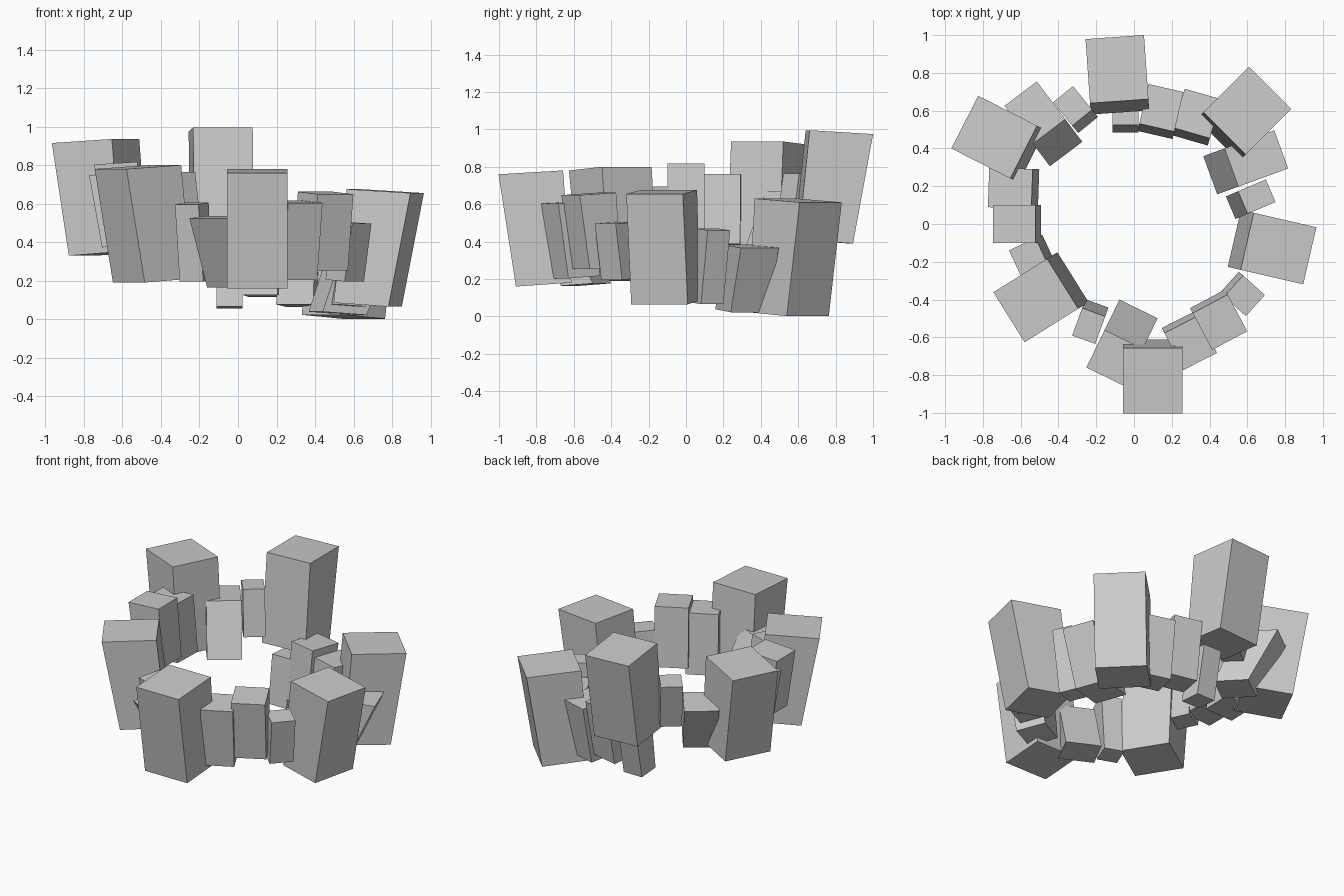
import bpy, bmesh
from math import radians, cos, sin


def block(name, x, y, yaw, w, d, z0, z1, lean):
    """Leaning block: (x, y) is the top centre, yaw the outward heading,
    lean the inward shift of the foot's inner edge."""
    c, s = cos(radians(yaw)), sin(radians(yaw))
    inner, outer = -d / 2, d / 2
    drop = 0.03 * d
    bm = bmesh.new()
    rings = []
    for z, r_in, r_out in ((z0, inner - lean, outer - lean - 0.14 * d),
                           (z1, inner, outer)):
        ring = []
        for r, t, dz in ((r_in, w / 2, drop), (r_in, -w / 2, drop),
                         (r_out, -w / 2, -drop), (r_out, w / 2, -drop)):
            ring.append(bm.verts.new((x + r * c - t * s, y + r * s + t * c, max(0, z + dz))))
        rings.append(ring)
    low, top = rings
    bm.faces.new(low[::-1])
    bm.faces.new(top)
    for i in range(4):
        j = (i + 1) % 4
        bm.faces.new((low[i], low[j], top[j], top[i]))
    bmesh.ops.recalc_face_normals(bm, faces=bm.faces)
    mesh = bpy.data.meshes.new(name)
    bm.to_mesh(mesh)
    bm.free()
    bpy.context.collection.objects.link(bpy.data.objects.new(name, mesh))


# Six large standing blocks: x, y, yaw, width, depth, bottom, top, lean
large = [
    (0.10, -0.83, -90, 0.315, 0.345, 0.17, 0.77, 0.045),
    (0.765, -0.13, -13, 0.31, 0.34, 0.075, 0.665, 0.07),
    (0.60, 0.60, 45, 0.318, 0.34, 0.012, 0.62, 0.05),
    (-0.09, 0.82, 94, 0.31, 0.34, 0.40, 0.985, 0.06),
    (-0.74, 0.46, 153, 0.313, 0.35, 0.34, 0.925, 0.05),
    (-0.52, -0.405, 212, 0.312, 0.335, 0.20, 0.79, 0.065),
]
for p in large:
    block("large_block", *p)

# Smaller blocks filling the gaps, front right quarter then anticlockwise
small = [
    (0.30, -0.63, -63, 0.20, 0.22, 0.21, 0.61, 0.03),
    (0.455, -0.52, -62, 0.21, 0.22, 0.26, 0.655, 0.03),
    (0.585, -0.38, -42, 0.15, 0.155, 0.20, 0.50, 0.03),
    (0.65, 0.145, 23, 0.13, 0.16, 0.07, 0.465, 0.07),
    (0.648, 0.347, 20, 0.215, 0.28, 0.03, 0.375, 0.12),
    (0.335, 0.585, 74, 0.20, 0.215, 0.07, 0.45, 0.04),
    (0.145, 0.615, 77, 0.19, 0.215, 0.12, 0.50, 0.04),
    (-0.045, 0.61, 90, 0.135, 0.17, 0.06, 0.38, 0.04),
    (-0.325, 0.625, 129, 0.135, 0.16, 0.46, 0.76, 0.05),
    (-0.525, 0.59, 127, 0.215, 0.25, 0.33, 0.66, 0.15),
    (-0.655, 0.19, 178, 0.21, 0.23, 0.38, 0.755, 0.035),
    (-0.635, 0.0, 180, 0.20, 0.225, 0.42, 0.81, 0.03),
    (-0.56, -0.175, 205, 0.15, 0.155, 0.40, 0.69, 0.04),
    (-0.24, -0.54, 250, 0.13, 0.155, 0.20, 0.60, 0.05),
    (-0.103, -0.71, 244, 0.225, 0.22, 0.17, 0.53, 0.18),
]
for p in small:
    block("small_block", *p)
